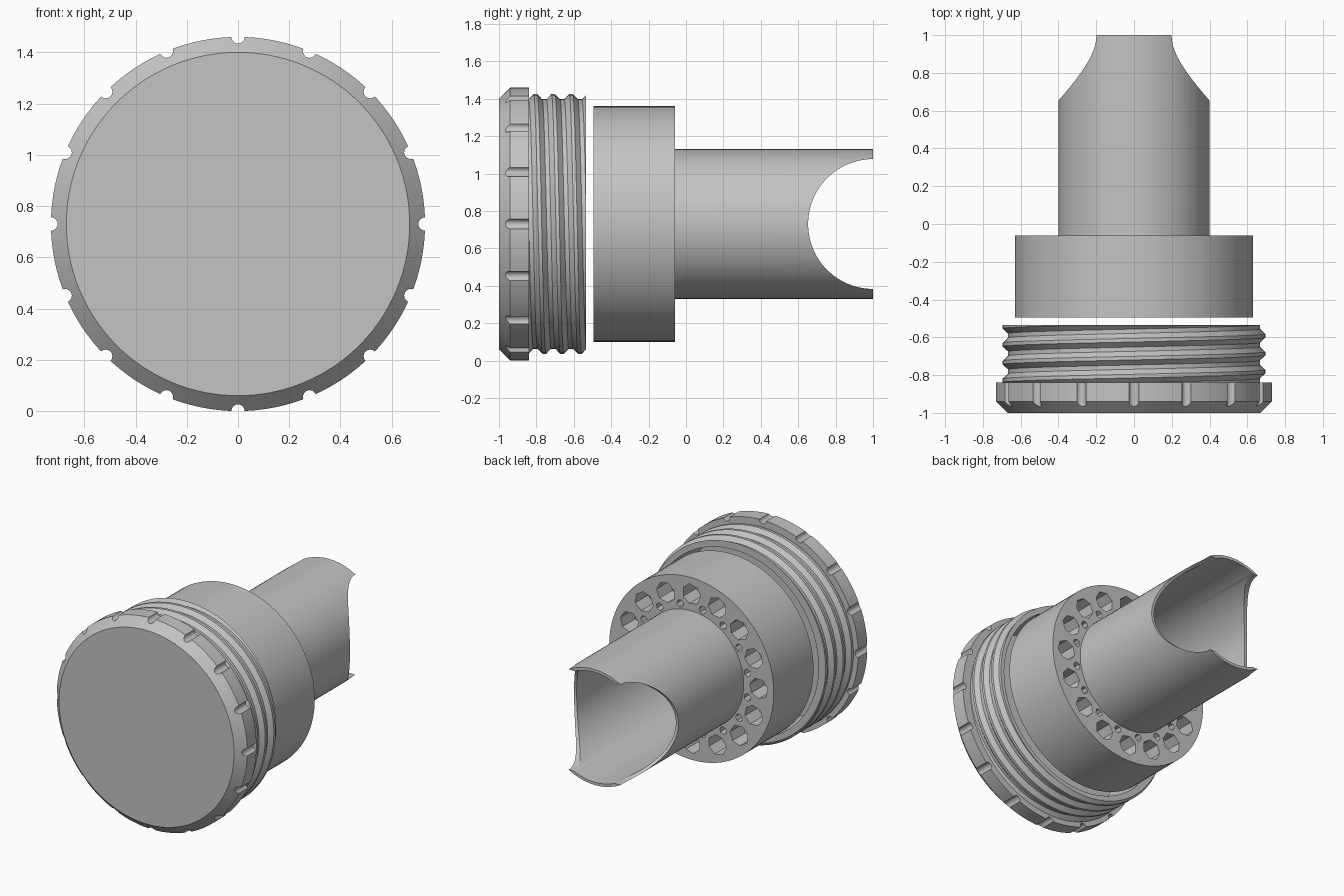
import bpy
import bmesh
import math
from mathutils import Matrix, Vector

AXIS_Z = 0.73

if "Cube" in bpy.data.objects:
    bpy.data.objects.remove(bpy.data.objects["Cube"], do_unlink=True)

grey = bpy.data.materials.new("light_grey")
grey.use_nodes = True
GREY = (0.55, 0.55, 0.55, 1)
grey.diffuse_color = GREY
grey.node_tree.nodes["Principled BSDF"].inputs["Base Color"].default_value = GREY


def finish(name, bm):
    """Turn a bmesh built around the y axis into an object at axis height."""
    bmesh.ops.remove_doubles(bm, verts=bm.verts, dist=1e-5)
    bmesh.ops.dissolve_degenerate(bm, edges=bm.edges, dist=1e-5)
    bmesh.ops.recalc_face_normals(bm, faces=bm.faces)
    bmesh.ops.translate(bm, verts=bm.verts, vec=(0, 0, AXIS_Z))
    mesh = bpy.data.meshes.new(name)
    bm.to_mesh(mesh)
    bm.free()
    mesh.materials.append(grey)
    obj = bpy.data.objects.new(name, mesh)
    bpy.context.collection.objects.link(obj)
    return obj


def lathe(name, profile, steps, closed=True):
    """Spin a (radius, y) profile about the y axis."""
    bm = bmesh.new()
    verts = [bm.verts.new((r, y, 0)) for r, y in profile]
    pairs = list(zip(verts, verts[1:]))
    if closed:
        pairs.append((verts[-1], verts[0]))
    edges = [bm.edges.new(p) for p in pairs]
    bmesh.ops.spin(bm, geom=verts + edges, cent=(0, 0, 0), axis=(0, 1, 0),
                   angle=math.tau, steps=steps, use_merge=False)
    return finish(name, bm)


def add_rod(bm, centre, radius, length, sides, turn):
    """Add a cylinder to bm; turn aims its axis."""
    bmesh.ops.create_cone(bm, cap_ends=True, segments=sides, radius1=radius,
                          radius2=radius, depth=length,
                          matrix=Matrix.Translation(centre) @ turn)


def ring_of_rods(bm, ring, radius, y, length, sides, phase=0):
    for i in range(16):
        a = math.tau * (i + phase) / 16
        turn = Matrix.Rotation(-a, 4, "Y") @ Matrix.Rotation(math.pi / 2, 4, "X")
        add_rod(bm, Vector((ring * math.cos(a), y, ring * math.sin(a))),
                radius, length, sides, turn)


def cut(obj, bm):
    cutter = finish("cutter", bm)
    cutter.hide_render = True
    mod = obj.modifiers.new("cut", "BOOLEAN")
    mod.operation = "DIFFERENCE"
    mod.solver = "EXACT"
    mod.object = cutter
    bpy.context.view_layer.objects.active = obj
    bpy.ops.object.modifier_apply(modifier=mod.name)
    bpy.data.objects.remove(cutter, do_unlink=True)


# Screw cap with chamfered rim and grip notches
cap = lathe("screw_cap", [(0, -1), (0.67, -1), (0.73, -0.94), (0.73, -0.84),
                          (0.64, -0.84), (0.64, -0.93), (0, -0.93)], 128, False)
notches = bmesh.new()
ring_of_rods(notches, 0.73, 0.026, -0.9, 0.4, 16)
cut(cap, notches)

# Threaded collar: a helical ridge clipped flat at both ends
Y0, Y1, PITCH, TURN_STEPS = -0.85, -0.535, 0.095, 96
ROOT, CREST, INNER = 0.667, 0.695, 0.64
RIDGE = [(-0.38, ROOT), (-0.1, CREST), (0.1, CREST), (0.38, ROOT)]


def thread_radius(y, start):
    t = abs(((y - start) / PITCH + 0.5) % 1 - 0.5)
    blend = min(1, max(0, (0.38 - t) / 0.28))
    return ROOT + (CREST - ROOT) * blend


bm = bmesh.new()
columns = []
for i in range(TURN_STEPS + 1):
    phi = math.tau * i / TURN_STEPS
    start = -0.71 + PITCH * i / TURN_STEPS
    ys = [start + PITCH * (n + t) for n in range(-4, 4) for t, _ in RIDGE]
    ys = [Y0] + [min(Y1, max(Y0, y)) for y in ys] + [Y1]
    section = [(thread_radius(y, start), y) for y in ys]
    section += [(INNER, Y1), (INNER, Y0)]
    columns.append([bm.verts.new((r * math.sin(phi), y, r * math.cos(phi)))
                    for r, y in section])
for a, b in zip(columns, columns[1:]):
    for j in range(len(a)):
        k = (j + 1) % len(a)
        bm.faces.new((a[j], a[k], b[k], b[j]))
collar = finish("threaded_collar", bm)

# Drum body, open at the front, with two rings of vent holes in its back plate
body = lathe("drum_body", [(0.38, -0.06), (0.63, -0.06), (0.63, -0.495),
                           (0.595, -0.495), (0.595, -0.2), (0.38, -0.2)], 96)
vents = bmesh.new()
ring_of_rods(vents, 0.515, 0.07, -0.13, 0.3, 7)
ring_of_rods(vents, 0.437, 0.027, -0.13, 0.3, 6, 0.5)
cut(body, vents)

# Outlet tube with a saddle-shaped end
tube = lathe("outlet_tube", [(0.38, -0.06), (0.4, -0.06), (0.4, 1), (0.38, 1)], 96)
saddle = bmesh.new()
add_rod(saddle, Vector((0, 1, 0)), 0.347, 2, 96, Matrix.Rotation(math.pi / 2, 4, "Y"))
cut(tube, saddle)

# Smooth shading with crisp edges
bpy.ops.object.select_all(action="DESELECT")
for obj in (cap, collar, body, tube):
    obj.select_set(True)
bpy.context.view_layer.objects.active = cap
bpy.ops.object.shade_smooth_by_angle(angle=math.radians(25))
